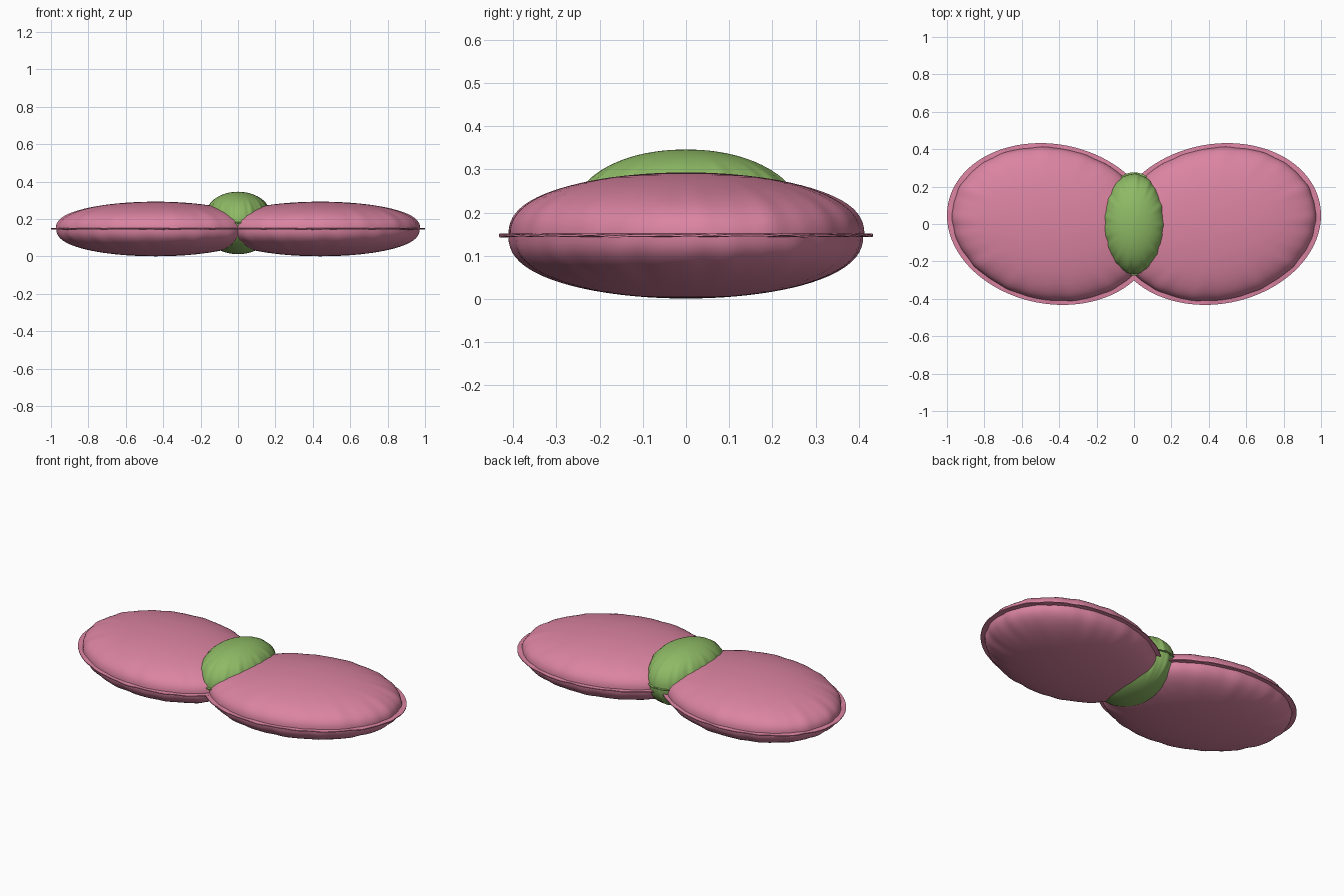
import bpy, bmesh
from math import sin, cos, pi

if "Cube" in bpy.data.objects:
    bpy.data.objects.remove(bpy.data.objects["Cube"])

SEG, RINGS = 128, 22


def material(name, color):
    m = bpy.data.materials.new(name)
    m.diffuse_color = (*color, 1)
    m.use_nodes = True
    m.node_tree.nodes["Principled BSDF"].inputs["Base Color"].default_value = m.diffuse_color
    return m


def wrinkle(a, phase):
    # irregular puckers running around the seam
    return (sin(17 * a + phase) + 0.7 * sin(29 * a + 2 * phase) + 0.5 * sin(11 * a + 3)) / 2.2


def cushion(name, mat, center, rx, ry, shear, height, hem, px, py, pucker, mirror=1):
    """Inflated two-panel oval cushion with a thin sewn hem round its edge."""
    bm = bmesh.new()
    cx, cy, cz = center
    thick = 0.004

    def point(a, r, z):
        c, s = cos(a), sin(a)
        return bm.verts.new(((cx + rx * c * r) * mirror, cy + (shear * c + ry * s) * r, cz + z))

    panels = []
    for side in (1, -1):
        pole = bm.verts.new((cx * mirror, cy, cz + side * height))
        loops = []
        for i in range(1, RINGS + 1):
            t = sin(pi / 2 * i / RINGS)
            loop = []
            for k in range(SEG):
                a = 2 * pi * k / SEG
                p = px * cos(a) ** 2 + py * sin(a) ** 2
                p = 0.5 * (px + py) * (1 - t) + p * t
                w = wrinkle(a, 1.3 * side)
                h = max(thick, height * max(0, 1 - t * t) ** p * (1 + pucker * w * t ** 8))
                loop.append(point(a, (1 - hem) * t * (1 + 0.08 * pucker * w * t ** 8), side * h))
            loops.append(loop)
        # outer hem edge, gently waving
        loops.append([point(2 * pi * k / SEG, 1,
                            side * thick * 0.6 + 0.003 * wrinkle(2 * pi * k / SEG, 0.4))
                      for k in range(SEG)])
        for k in range(SEG):
            bm.faces.new((pole, loops[0][k], loops[0][(k + 1) % SEG]))
            for u, v in zip(loops, loops[1:]):
                n = (k + 1) % SEG
                bm.faces.new((u[k], v[k], v[n], u[n]))
        panels.append(loops[-1])
    # close the hem between the panels
    for k in range(SEG):
        n = (k + 1) % SEG
        bm.faces.new((panels[0][k], panels[1][k], panels[1][n], panels[0][n]))
    bmesh.ops.recalc_face_normals(bm, faces=bm.faces[:])
    me = bpy.data.meshes.new(name)
    bm.to_mesh(me)
    bm.free()
    ob = bpy.data.objects.new(name, me)
    bpy.context.collection.objects.link(ob)
    me.materials.append(mat)
    bpy.ops.object.select_all(action='DESELECT')
    ob.select_set(True)
    bpy.context.view_layer.objects.active = ob
    bpy.ops.object.shade_smooth_by_angle(angle=1.0)
    return ob


pink = material("pink_fabric", (0.71, 0.23, 0.36))
green = material("green_fabric", (0.27, 0.49, 0.13))

# two mirrored wings of the bow
for side, label in ((1, "right"), (-1, "left")):
    cushion(label + "_wing", pink, (0.44, 0, 0.147), 0.56, 0.43, 0.046, 0.146,
            0.05, 0.42, 0.42, 0.09, side)

# plump centre knot
cushion("center_knot", green, (0, 0, 0.179), 0.176, 0.276, 0, 0.167,
        0.03, 0.32, 0.46, 0.14)
